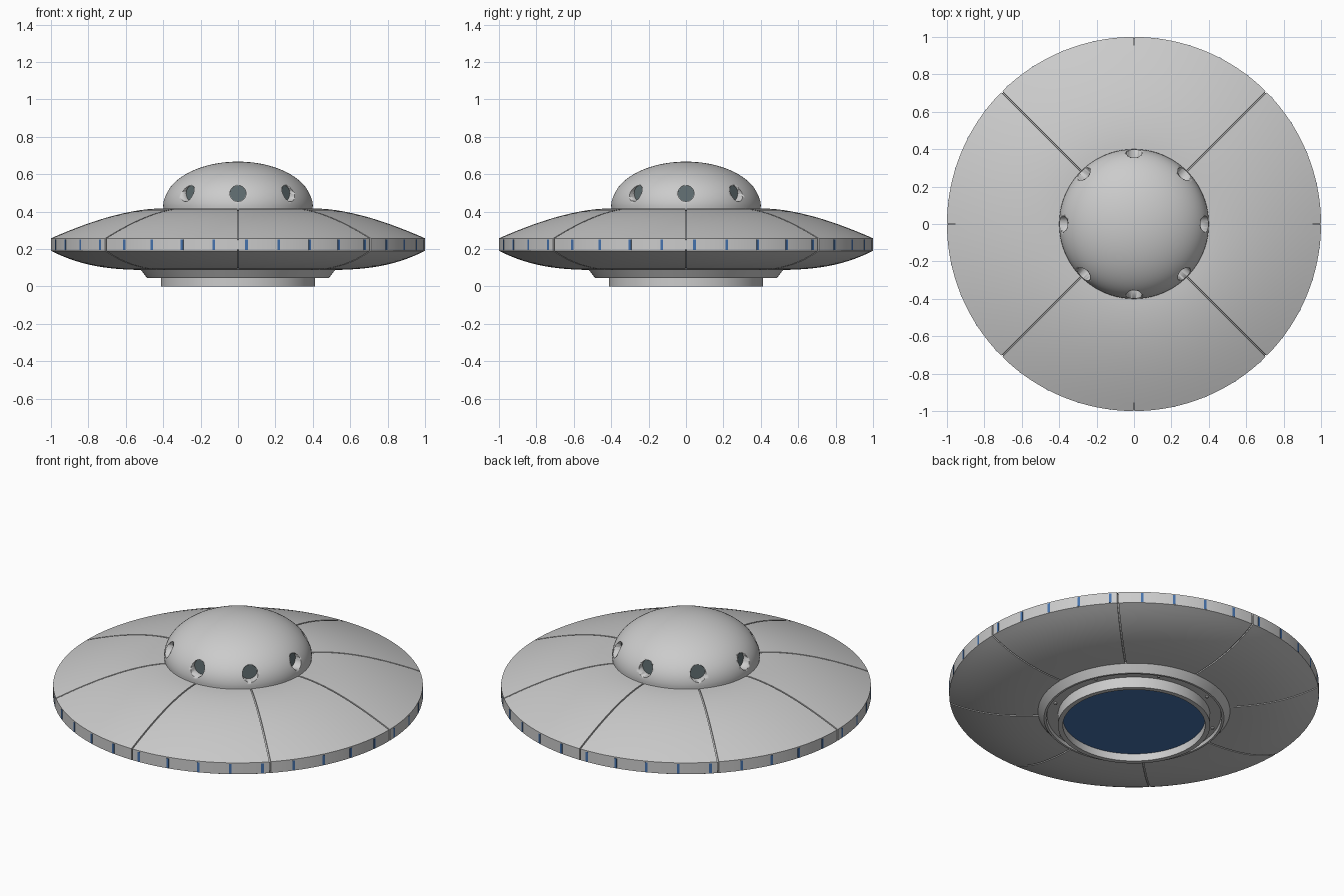
import bpy, bmesh
from math import sin, cos, pi, radians
from mathutils import Vector, Matrix
from mathutils.geometry import interpolate_bezier

if "Cube" in bpy.data.objects:
    bpy.data.objects.remove(bpy.data.objects["Cube"])


def material(name, rgb):
    m = bpy.data.materials.new(name)
    m.diffuse_color = (*rgb, 1)
    m.use_nodes = True
    m.node_tree.nodes["Principled BSDF"].inputs["Base Color"].default_value = m.diffuse_color
    return m


blue = material("blue_light", (0.06, 0.17, 0.42))
glass = material("window_glass", (0.13, 0.17, 0.18))


def finish(name, bm, mat=None, angle=30):
    bmesh.ops.recalc_face_normals(bm, faces=bm.faces)
    me = bpy.data.meshes.new(name)
    bm.to_mesh(me)
    bm.free()
    ob = bpy.data.objects.new(name, me)
    bpy.context.collection.objects.link(ob)
    if mat:
        me.materials.append(mat)
    bpy.ops.object.select_all(action='DESELECT')
    ob.select_set(True)
    bpy.context.view_layer.objects.active = ob
    bpy.ops.object.shade_smooth_by_angle(angle=radians(angle))
    return ob


def curve(a, b, c, d, n=14):
    pts = interpolate_bezier(*[Vector((p[0], 0, p[1])) for p in (a, b, c, d)], n)
    return [(p.x, p.z) for p in pts]


def lathe(name, prof, columns, mat=None, closed=False):
    """Revolve (r, z) points; columns = (angle, sideways shift, inset profile or None)."""
    bm = bmesh.new()
    poles = {}
    rows = []
    for ang, shift, other in columns:
        row = []
        for i, (r, z) in enumerate(other or prof):
            if r < 1e-5:
                if i not in poles:
                    poles[i] = bm.verts.new((0, 0, z))
                row.append(poles[i])
            else:
                a = ang + shift / r
                row.append(bm.verts.new((r * cos(a), r * sin(a), z)))
        rows.append(row)
    n = len(prof)
    for k, a in enumerate(rows):
        b = rows[(k + 1) % len(rows)]
        for i in range(n if closed else n - 1):
            j = (i + 1) % n
            quad = list(dict.fromkeys((a[i], b[i], b[j], a[j])))
            if len(quad) > 2:
                bm.faces.new(quad)
    return finish(name, bm, mat)


ring = [(2 * pi * i / 128, 0, None) for i in range(128)]

# Saucer hull with eight radial panel seams
top = curve((0.385, 0.417), (0.58, 0.42), (0.80, 0.345), (1.0, 0.257))
low = curve((1.0, 0.19), (0.86, 0.12), (0.72, 0.088), (0.50, 0.088))
hull = top + low
mid, depth = 0.22, 0.008
inset = [(r - (depth if r > 0.99 else 0), z + (-depth if z > mid else depth)) for r, z in hull]
cols = []
w = 0.004
for s in range(8):
    base = s * pi / 4
    cols += [(base, -w, None), (base, -w * 0.9, inset), (base, w * 0.9, inset), (base, w, None)]
    cols += [(base + pi / 4 * k / 16, 0, None) for k in range(1, 16)]
lathe("saucer_hull", hull, cols)

# Dome with recessed round portholes
dome_prof = [(0, 0.40), (0.397, 0.40)] + [
    (0.4 * cos(t), 0.43 + 0.237 * sin(t)) for t in (pi / 2 * i / 28 for i in range(28))] + [(0, 0.667)]
dome = lathe("dome", dome_prof, ring)


def discs(name, radius, r0, r1, z, count, mat=None):
    """Short cylinders pointing outwards all round, joined in one object."""
    bm = bmesh.new()
    for i in range(count):
        m = (Matrix.Rotation(2 * pi * i / count, 4, 'Z') @ Matrix.Translation(((r0 + r1) / 2, 0, z))
             @ Matrix.Rotation(pi / 2, 4, 'Y'))
        bmesh.ops.create_cone(bm, cap_ends=True, segments=32, radius1=radius, radius2=radius,
                              depth=r1 - r0, matrix=m)
    return finish(name, bm, mat)


cutter = discs("porthole_cutter", 0.043, 0.345, 0.46, 0.497, 8)
cutter.hide_render = True
cutter.hide_set(True)
cutter.display_type = 'WIRE'
cut = dome.modifiers.new("portholes", 'BOOLEAN')
cut.operation = 'DIFFERENCE'
cut.solver = 'EXACT'
cut.object = cutter
discs("porthole_glass", 0.0425, 0.335, 0.349, 0.497, 8, glass)

# Blue light strips round the rim
bm = bmesh.new()
for i in range(36):
    m = (Matrix.Rotation(radians(10 * i + 2.6), 4, 'Z') @ Matrix.Translation((0.995, 0, 0.2215))
         @ Matrix.Diagonal((0.013, 0.014, 0.056, 1)))
    bmesh.ops.create_cube(bm, size=1, matrix=m)
finish("rim_lights", bm, blue)

# Underside: bevelled collar with a channel, and the emitter tube
lathe("lower_collar", [(0.52, 0.10), (0.52, 0.089), (0.487, 0.046), (0.475, 0.046),
                       (0.470, 0.064), (0.40, 0.064), (0.40, 0.10)], ring, closed=True)
lathe("emitter_tube", [(0.412, 0.09), (0.412, 0.0), (0.385, 0.0), (0.385, 0.09)], ring, closed=True)
lathe("emitter_disc", [(0, 0.06), (0.388, 0.06), (0.388, 0.044), (0, 0.044)], ring, blue)

# Small bolts in the collar channel
bm = bmesh.new()
for i in range(8):
    a = pi / 4 * (i + 0.5)
    bmesh.ops.create_cone(bm, cap_ends=True, segments=12, radius1=0.008, radius2=0.008, depth=0.012,
                          matrix=Matrix.Translation((0.445 * cos(a), 0.445 * sin(a), 0.060)))
finish("collar_bolts", bm)
